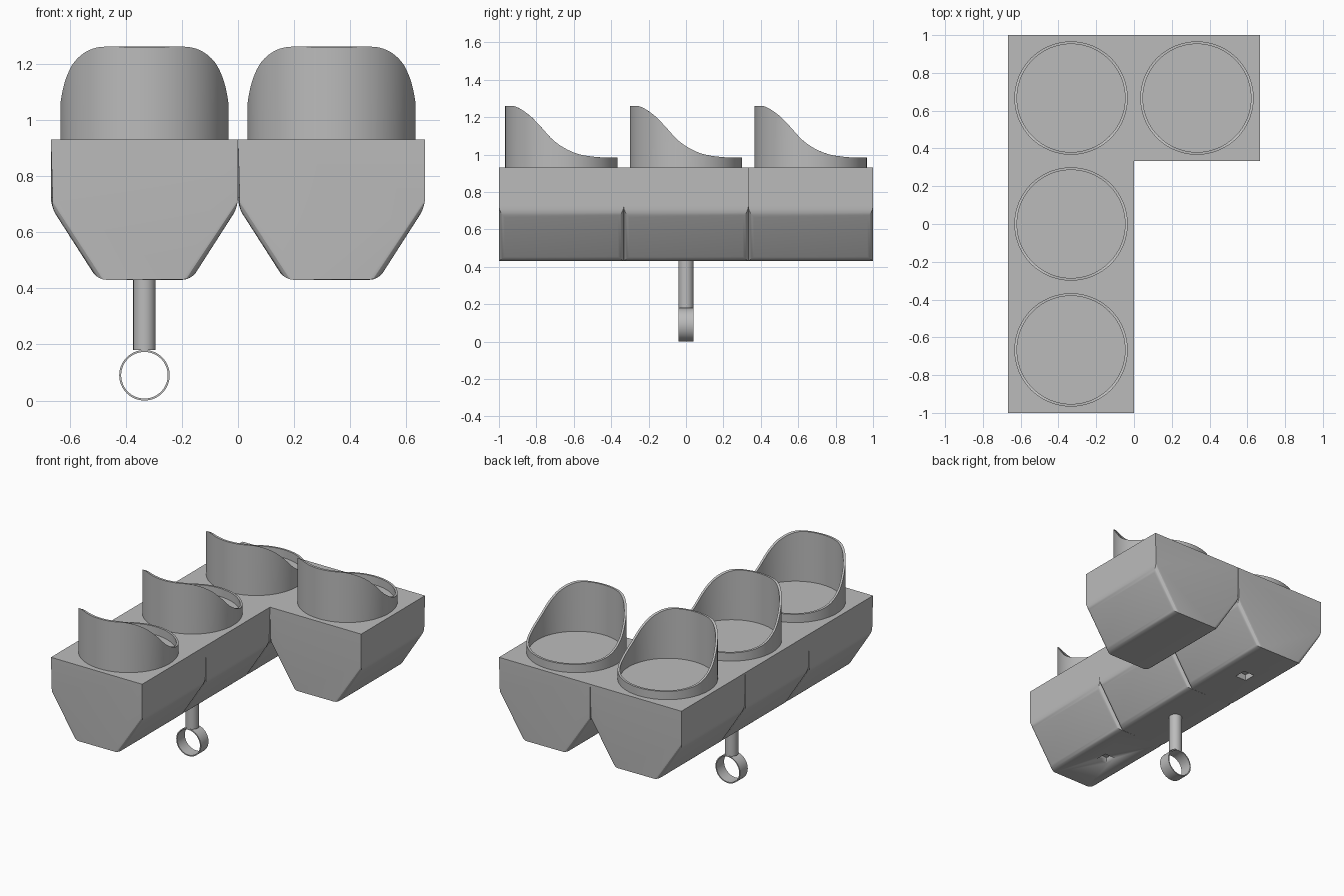
import bpy
import bmesh
from math import cos, sin, pi, radians

if "Cube" in bpy.data.objects:
    bpy.data.objects.remove(bpy.data.objects["Cube"])

grey = bpy.data.materials.new("plain grey")
grey.use_nodes = True
grey.diffuse_color = (0.5, 0.5, 0.5, 1)
grey.node_tree.nodes["Principled BSDF"].inputs["Base Color"].default_value = grey.diffuse_color

CELL = 2 / 3
HALF = CELL / 2
BASE, KINK, TOP = 0.43, 0.69, 0.93


def finish(bm, name, loc, angle=30):
    bmesh.ops.recalc_face_normals(bm, faces=bm.faces)
    mesh = bpy.data.meshes.new(name)
    bm.to_mesh(mesh)
    bm.free()
    obj = bpy.data.objects.new(name, mesh)
    obj.location = loc
    mesh.materials.append(grey)
    bpy.context.collection.objects.link(obj)
    bpy.ops.object.select_all(action="DESELECT")
    obj.select_set(True)
    bpy.context.view_layer.objects.active = obj
    bpy.ops.object.shade_smooth_by_angle(angle=radians(angle))
    return obj


# Housing: tapered profile pushed along y, with rounded lower edges
def housing(name, x, y):
    bm = bmesh.new()
    right = [(HALF / 2, BASE), (HALF, KINK), (HALF, TOP)]
    outline = right + [(-px, pz) for px, pz in reversed(right)]
    face = bm.faces.new([bm.verts.new((px, -HALF, pz)) for px, pz in outline])
    new = bmesh.ops.extrude_face_region(bm, geom=[face])["geom"]
    bmesh.ops.translate(bm, vec=(0, CELL, 0),
                        verts=[v for v in new if isinstance(v, bmesh.types.BMVert)])
    bmesh.ops.recalc_face_normals(bm, faces=bm.faces)
    soft = []
    for e in bm.edges:
        a, b = (v.co for v in e.verts)
        along_y = abs(a.y - b.y) > 0.1
        slanted = abs(a.x - b.x) > 0.1 and abs(a.z - b.z) > 0.1
        if slanted or (along_y and max(a.z, b.z) < TOP - 0.1):
            soft.append(e)
    bmesh.ops.bevel(bm, geom=soft, offset=0.03, segments=4, profile=0.5,
                    affect="EDGES", clamp_overlap=True)
    return finish(bm, name, (x, y, 0), 25)


# Smooth height of the visor rim against depth
RIM = [(-0.31, 1.26), (-0.245, 1.257), (-0.17, 1.21), (-0.115, 1.155),
       (-0.035, 1.07), (0.07, 1.01), (0.18, 0.988), (0.31, 0.983)]


def rim_height(y):
    i = max(k for k in range(len(RIM) - 1) if RIM[k][0] <= y)

    def slope(k):
        a, b = RIM[max(k - 1, 0)], RIM[min(k + 1, len(RIM) - 1)]
        return (b[1] - a[1]) / (b[0] - a[0])

    (y0, z0), (y1, z1) = RIM[i], RIM[i + 1]
    d = y1 - y0
    t = (y - y0) / d
    return ((1 + 2 * t) * (1 - t) ** 2 * z0 + t * (1 - t) ** 2 * d * slope(i)
            + t * t * (3 - 2 * t) * z1 + t * t * (t - 1) * d * slope(i + 1))


def tube(name, loc, outer, inner, low, high, steps=96):
    """Hollow tube along z; low and high give the end heights at a depth y."""
    bm = bmesh.new()
    rings = []
    for radius, height in ((outer, low), (outer, high), (inner, high), (inner, low)):
        ring = []
        for k in range(steps):
            px, py = radius * cos(2 * pi * k / steps), radius * sin(2 * pi * k / steps)
            ring.append(bm.verts.new((px, py, height(py))))
        rings.append(ring)
    for a, b in zip(rings, rings[1:] + rings[:1]):
        for k in range(steps):
            n = (k + 1) % steps
            bm.faces.new((a[k], a[n], b[n], b[k]))
    return finish(bm, name, loc)


# Four lamp units in an L layout
units = {"front": (-HALF, -CELL), "middle": (-HALF, 0),
         "back": (-HALF, CELL), "side": (HALF, CELL)}
for label, (x, y) in units.items():
    body = housing(label + "_housing", x, y)
    tube(label + "_visor", (x, y, 0), 0.3, 0.286, lambda d: TOP, rim_height)

    # Square socket under the end units
    if label in ("front", "back"):
        bm = bmesh.new()
        bmesh.ops.create_cube(bm, size=0.08)
        cutter = finish(bm, label + "_socket_cutter", (x, y, BASE))
        cutter.hide_render = True
        cutter.hide_set(True)
        cut = body.modifiers.new("socket", "BOOLEAN")
        cut.object = cutter
        cut.operation = "DIFFERENCE"
        cut.solver = "EXACT"

# Mounting stem and ring
bm = bmesh.new()
bmesh.ops.create_cone(bm, cap_ends=True, segments=48, radius1=0.04, radius2=0.04, depth=0.26)
finish(bm, "mount_stem", (-HALF, 0, 0.31))
ring = tube("mount_ring", (-HALF, 0, 0.092), 0.09, 0.083,
            lambda d: -0.04, lambda d: 0.04, 64)
ring.rotation_euler.x = pi / 2
ring.location.z = 0.09
